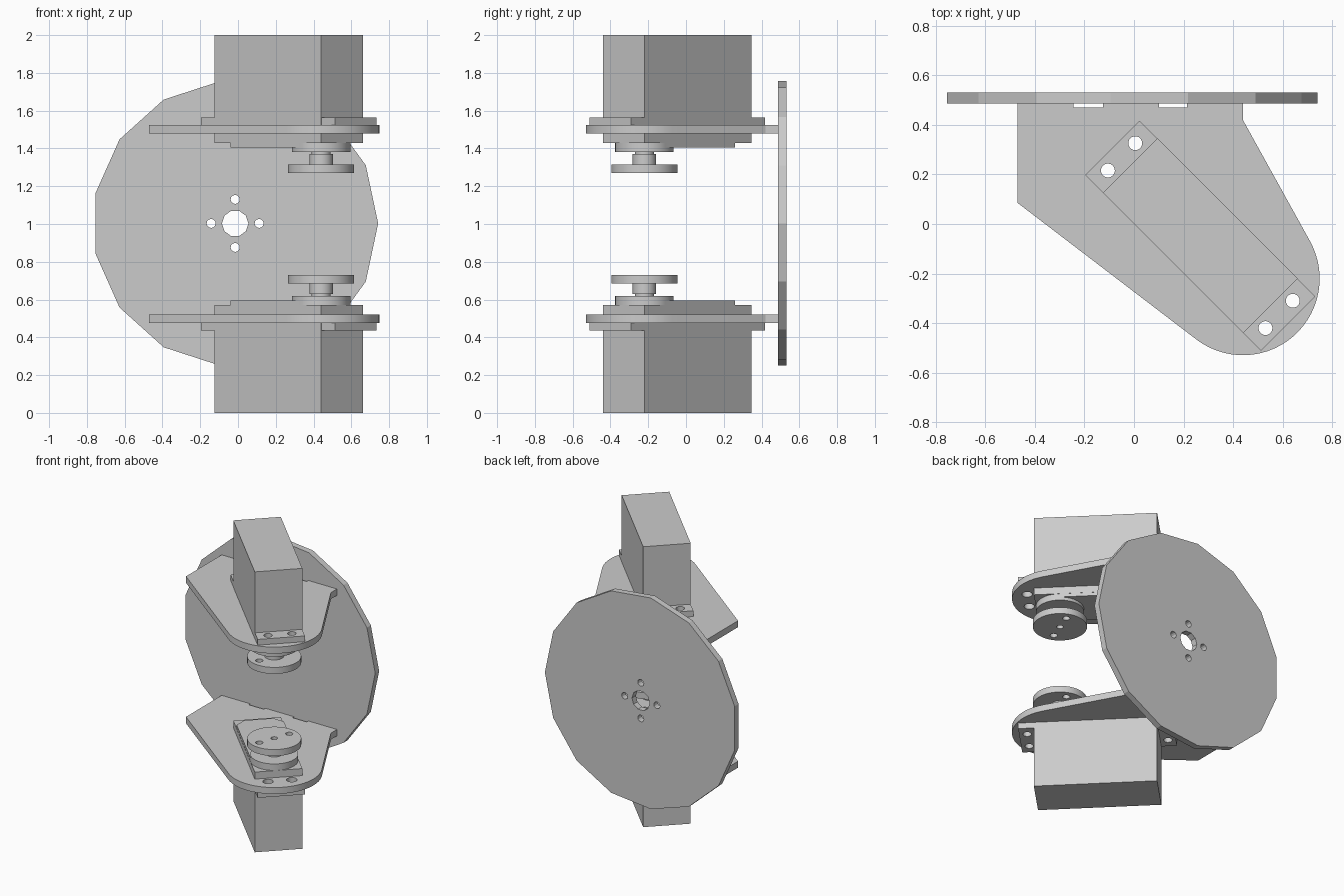
import bpy, bmesh
from math import sin, cos, pi, radians
from mathutils import Matrix, Vector

if "Cube" in bpy.data.objects:
    bpy.data.objects.remove(bpy.data.objects["Cube"])


def circle(x, y, r, n=32, a=0.0):
    return [(x + r * cos(a + 2 * pi * i / n), y + r * sin(a + 2 * pi * i / n)) for i in range(n)]


def slab(name, outline, holes, z0, z1, matrix, smooth=True):
    """Extrude a flat outline with holes from z0 to z1, then place it."""
    cu = bpy.data.curves.new(name + "_profile", 'CURVE')
    cu.dimensions = '2D'
    cu.fill_mode = 'BOTH'
    cu.extrude = (z1 - z0) / 2
    for loop in [outline] + holes:
        sp = cu.splines.new('POLY')
        sp.points.add(len(loop) - 1)
        for p, (x, y) in zip(sp.points, loop):
            p.co = (x, y, 0, 1)
        sp.use_cyclic_u = True
    tmp = bpy.data.objects.new(name + "_tmp", cu)
    me = bpy.data.meshes.new_from_object(tmp)
    bpy.data.objects.remove(tmp)
    bpy.data.curves.remove(cu)
    bm = bmesh.new()
    bm.from_mesh(me)
    bmesh.ops.remove_doubles(bm, verts=bm.verts, dist=1e-5)
    bm.transform(matrix @ Matrix.Translation((0, 0, (z0 + z1) / 2)))
    bmesh.ops.recalc_face_normals(bm, faces=bm.faces)
    for f in bm.faces:
        f.smooth = smooth
    for e in bm.edges:
        e.smooth = e.is_manifold and e.calc_face_angle(0) < radians(25)
    bm.to_mesh(me)
    bm.free()
    ob = bpy.data.objects.new(name, me)
    bpy.context.collection.objects.link(ob)
    return ob


def rect(hx, hy):
    return [(-hx, -hy), (hx, -hy), (hx, hy), (-hx, hy)]


# Round back plate, 15-sided, with a centre bore and four bolt holes
stand = Matrix.Translation((-0.015, 0, 1.003)) @ Matrix.Rotation(pi / 2, 4, 'X')
bolts = [circle(0.127 * cos(k * pi / 2), 0.127 * sin(k * pi / 2), 0.024, 12) for k in range(4)]
slab("back_disc", circle(0, 0, 0.757, 15), [circle(0, 0, 0.07, 10)] + bolts,
     -0.531, -0.487, stand, smooth=False)

# Bracket outline: straight back edge with two notches, rounded nose
AXIS = Vector((0.44, -0.22))
arc = [(AXIS.x + 0.31 * cos(a), AXIS.y + 0.31 * sin(a))
       for a in [radians(232.7 + i * 156.3 / 28) for i in range(29)]]
bracket = [(-0.47, 0.487), (-0.47, 0.085)] + arc + [(0.44, 0.42), (0.44, 0.487)]
for x0, x1 in ((0.1, 0.215), (-0.245, -0.125)):
    bracket += [(x1, 0.487), (x1, 0.47), (x0, 0.47), (x0, 0.487)]

# Motor frame: local x runs along the motor, turned 45 degrees
seat = Matrix.Translation((0.268, -0.047, 0)) @ Matrix.Rotation(-pi / 4, 4, 'Z')
screws = [(sx * 0.45, sy * 0.078) for sx in (-1, 1) for sy in (-1, 1)]
W = 0.155
cap = [(0.244, -W), (0.244, W), (-0.28, W), (-0.34, 0.095), (-0.34, -0.095), (-0.28, -W)]
hx, hy = 0.118 * cos(radians(70)), 0.118 * sin(radians(70))

# Lower assembly and its mirror image above
flip = Matrix.Translation((0, 0, 2)) @ Matrix.Scale(-1, 4, (0, 0, 1))
for side, m in (("lower", Matrix.Identity(4)), ("upper", flip)):
    motor = m @ seat
    world = [(seat @ Vector((x, y, 0))).xy for x, y in screws]
    slab(side + "_bracket", bracket, [circle(x, y, 0.034, 24) for x, y in world], 0.476, 0.522, m)
    slab(side + "_motor_body", rect(0.4, W + 0.001), [], 0, 0.572, motor)
    slab(side + "_motor_flange", rect(0.502, W),
         [circle(x, y, 0.028, 24) for x, y in screws], 0.435, 0.476, motor)
    slab(side + "_gear_cap", cap, [], 0.57, 0.596, motor)
    # Output stage, shaft and drive horn stacked on the nose axis
    nose = m @ Matrix.Translation((AXIS.x, AXIS.y, 0))
    slab(side + "_output_boss", circle(0, 0, W, 48), [], 0.572, 0.618, nose)
    slab(side + "_shaft", circle(0, 0, 0.05), [], 0.61, 0.64, nose)
    slab(side + "_shaft_collar", circle(0, 0, 0.062), [], 0.63, 0.686, nose)
    slab(side + "_horn", circle(0, 0, 0.175, 48),
         [circle(0, 0, 0.022, 16), circle(hx, hy, 0.024, 16), circle(-hx, -hy, 0.024, 16)],
         0.684, 0.73, nose)
